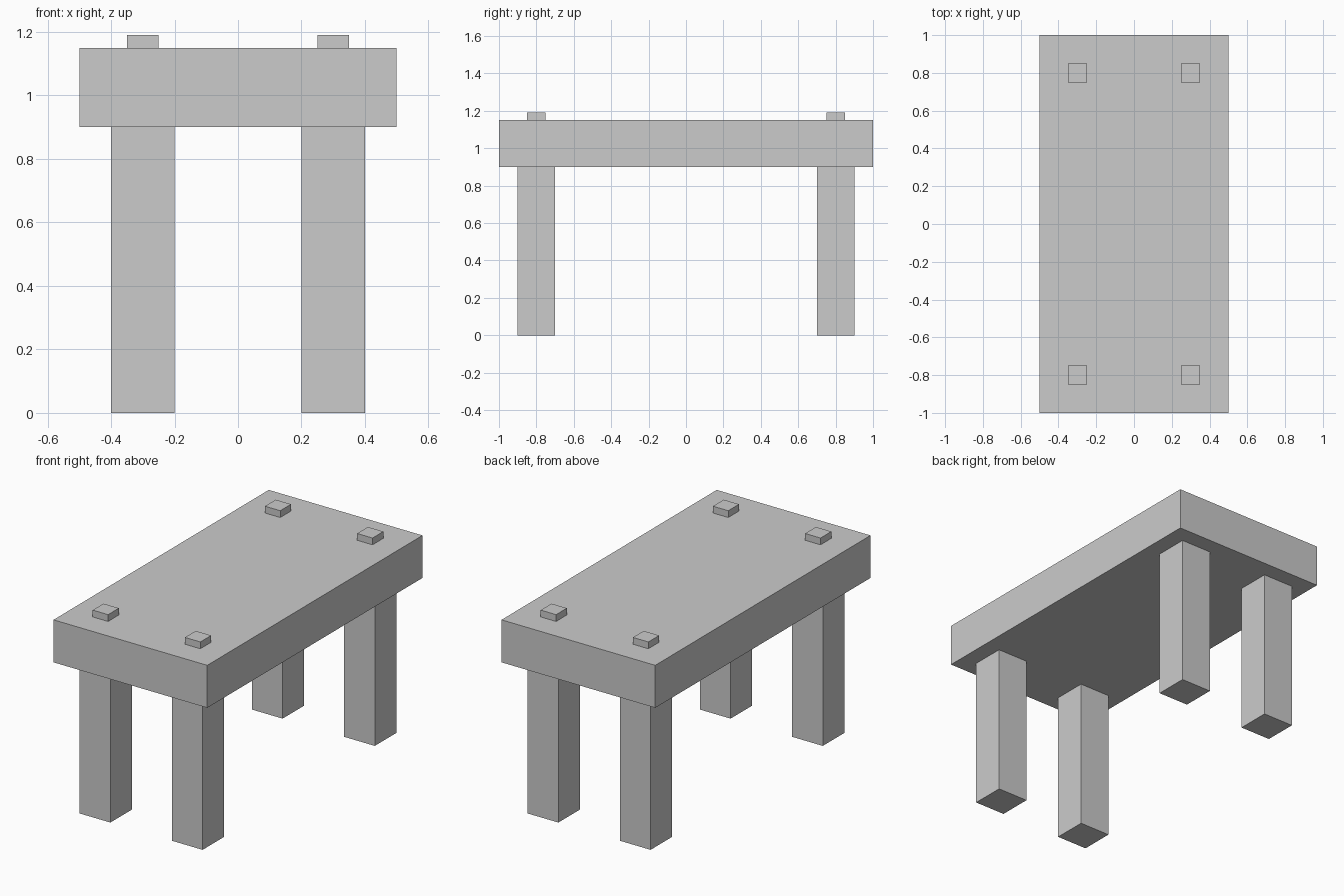
import bpy

if "Cube" in bpy.data.objects:
    bpy.data.objects.remove(bpy.data.objects["Cube"])


def box(name, x, y, z, size):
    """Box with its base centre at (x, y, z)."""
    bpy.ops.mesh.primitive_cube_add(size=1, location=(x, y, z + size[2] / 2))
    obj = bpy.context.object
    obj.name = name
    obj.scale = size
    bpy.ops.object.transform_apply(location=False, rotation=False, scale=True)
    return obj


# Thick table slab
box("table_top", 0, 0, 0.90, (1.0, 2.0, 0.25))

# Four square legs, each with a small peg showing above the slab
for end, y in (("front", -0.8), ("back", 0.8)):
    for side, x in (("left", -0.3), ("right", 0.3)):
        box(f"{end}_{side}_leg", x, y, 0, (0.2, 0.2, 0.90))
        box(f"{end}_{side}_peg", x, y, 1.15, (0.1, 0.1, 0.04))
